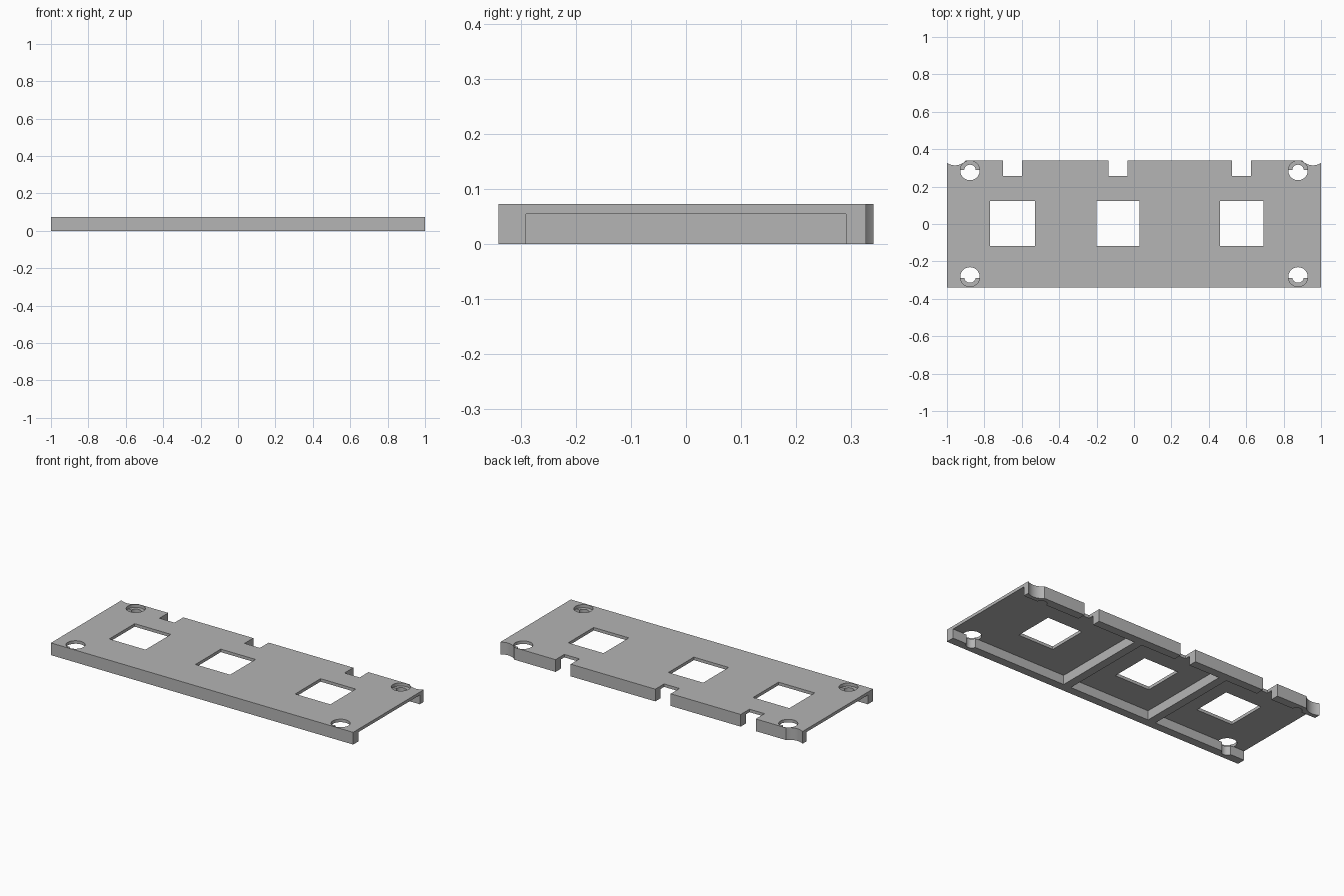
import bpy

cube = bpy.data.objects.get("Cube")
if cube:
    bpy.data.objects.remove(cube, do_unlink=True)

LENGTH, DEPTH, HEIGHT = 2.0, 0.68, 0.073
CEILING = 0.055      # underside of the top plate
INNER = 0.29         # inner face of the long walls

grey = bpy.data.materials.new("plain grey")
grey.use_nodes = True
colour = (0.46, 0.46, 0.46, 1)
grey.diffuse_color = colour
grey.node_tree.nodes["Principled BSDF"].inputs["Base Color"].default_value = colour


def box(name, x0, x1, y0, y1, z0=-0.1, z1=0.2):
    bpy.ops.mesh.primitive_cube_add(
        size=1, location=((x0 + x1) / 2, (y0 + y1) / 2, (z0 + z1) / 2))
    ob = bpy.context.object
    ob.name = name
    ob.scale = (x1 - x0, y1 - y0, z1 - z0)
    bpy.ops.object.transform_apply(location=False, rotation=False, scale=True)
    ob.data.materials.append(grey)
    return ob


def rod(name, x, y, radius, z0=-0.1, z1=0.2):
    bpy.ops.mesh.primitive_cylinder_add(
        vertices=48, radius=radius, depth=z1 - z0, location=(x, y, (z0 + z1) / 2))
    ob = bpy.context.object
    ob.name = name
    ob.data.materials.append(grey)
    return ob


# Solid slab that everything is cut from
plate = box("mounting_plate", -LENGTH / 2, LENGTH / 2, -DEPTH / 2, DEPTH / 2, 0, HEIGHT)
cutters = []

# Three bays underneath, leaving long walls and two cross ribs
for x0, x1 in ((-1.1, -0.39), (-0.34, 0.19), (0.24, 1.1)):
    cutters.append(box("bay_cutter", x0, x1, -INNER, INNER, -0.1, CEILING))

# Square windows
for x0, x1 in ((-0.77, -0.53), (-0.20, 0.03), (0.46, 0.693)):
    cutters.append(box("window_cutter", x0, x1, -0.117, 0.123))

# Notches in the back edge
for x0, x1 in ((-0.70, -0.60), (-0.137, -0.035), (0.525, 0.625)):
    cutters.append(box("notch_cutter", x0, x1, 0.257, 0.4))

for side in (-1, 1):
    # Stepped screw holes in the corners
    for y in (-0.283, 0.286):
        cutters.append(rod("counterbore_cutter", side * 0.877, y, 0.052, CEILING - 0.0005))
        cutters.append(rod("screw_hole_cutter", side * 0.877, y, 0.031))
    # Scalloped back corners
    cutters.append(rod("scallop_cutter", side * 0.957, 0.391, 0.0775))

# Apply the cuts, then drop the cutters
for cutter in cutters:
    cut = plate.modifiers.new(cutter.name, "BOOLEAN")
    cut.operation = "DIFFERENCE"
    cut.solver = "EXACT"
    cut.object = cutter
    cutter.hide_render = True
bpy.ops.object.select_all(action="DESELECT")
plate.select_set(True)
bpy.context.view_layer.objects.active = plate
for cut in list(plate.modifiers):
    bpy.ops.object.modifier_apply(modifier=cut.name)
for cutter in cutters:
    bpy.data.objects.remove(cutter, do_unlink=True)

plate.data.materials.clear()
plate.data.materials.append(grey)
for face in plate.data.polygons:
    face.material_index = 0
bpy.ops.object.shade_smooth_by_angle()
